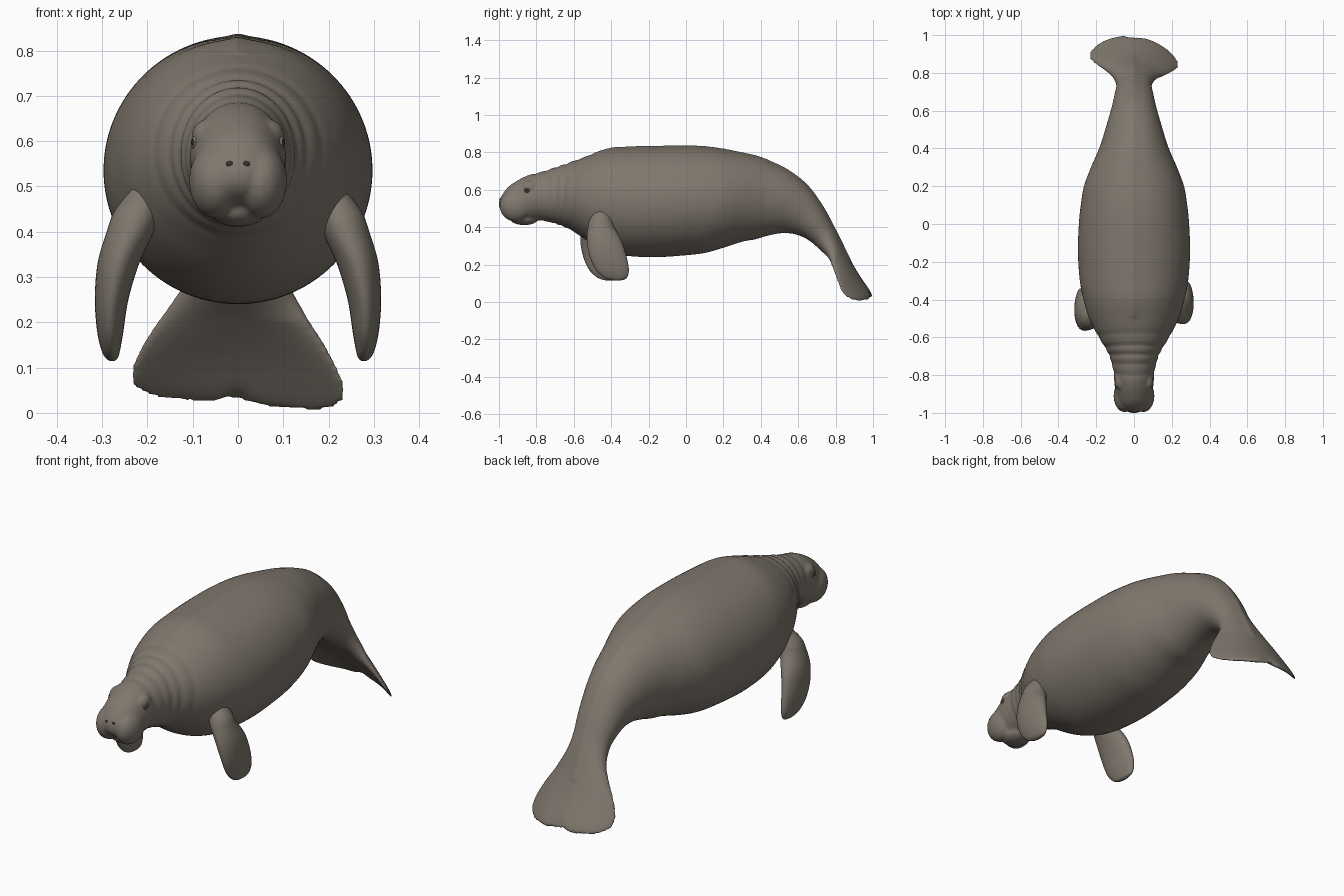
import bpy, bmesh, math
from mathutils import Vector, Matrix

if "Cube" in bpy.data.objects:
    bpy.data.objects.remove(bpy.data.objects["Cube"])


def material(name, rgb):
    m = bpy.data.materials.new(name)
    m.diffuse_color = (*rgb, 1)
    m.use_nodes = True
    m.node_tree.nodes["Principled BSDF"].inputs["Base Color"].default_value = m.diffuse_color
    return m


skin = material("grey brown skin", (0.215, 0.187, 0.155))
dark = material("dark eye", (0.04, 0.035, 0.03))


def finish(bm, name, mat):
    bmesh.ops.recalc_face_normals(bm, faces=bm.faces)
    for f in bm.faces:
        f.smooth = True
    me = bpy.data.meshes.new(name)
    bm.to_mesh(me)
    bm.free()
    me.materials.append(mat)
    ob = bpy.data.objects.new(name, me)
    bpy.context.collection.objects.link(ob)
    return ob


def spline(rows, steps):
    """Catmull-Rom through rows of numbers."""
    out = []
    n = len(rows)
    for i in range(n - 1):
        a, b, c, d = (rows[max(0, min(n - 1, i + k))] for k in (-1, 0, 1, 2))
        for s in range(steps):
            t = s / steps
            out.append([0.5 * (2 * q + (r - p) * t + (2 * p - 5 * q + 4 * r - e) * t * t
                               + (3 * q - p - 3 * r + e) * t ** 3)
                        for p, q, r, e in zip(a, b, c, d)])
    out.append(list(rows[-1]))
    return out


def loft(bm, rings):
    vs = [[bm.verts.new(p) for p in r] for r in rings]
    n = len(vs[0])
    for a, b in zip(vs, vs[1:]):
        for i in range(n):
            j = (i + 1) % n
            bm.faces.new((a[i], a[j], b[j], b[i]))
    bm.faces.new(vs[0])
    bm.faces.new(vs[-1][::-1])


def ellipsoid(bm, c, r):
    bmesh.ops.create_uvsphere(bm, u_segments=32, v_segments=20, radius=1,
                              matrix=Matrix.Translation(c) @ Matrix.Diagonal((*r, 1)))


# Trunk stations: back y, back z, belly y, belly z, half width
stations = [
    (-1.0, .54, -1.0, .51, .015), (-.985, .57, -.985, .485, .05),
    (-.95, .615, -.95, .46, .08), (-.9, .65, -.9, .44, .095),
    (-.85, .675, -.85, .43, .103), (-.8, .69, -.8, .435, .107),
    (-.75, .703, -.75, .43, .116), (-.7, .722, -.7, .415, .132),
    (-.65, .738, -.65, .40, .157), (-.6, .755, -.6, .375, .187),
    (-.5, .79, -.5, .31, .237), (-.4, .82, -.4, .265, .267),
    (-.3, .826, -.3, .245, .287), (-.15, .83, -.15, .24, .297),
    (0, .832, 0, .25, .292), (.1, .828, .1, .262, .282),
    (.2, .815, .2, .29, .265), (.3, .795, .3, .322, .228),
    (.38, .777, .37, .335, .195), (.45, .75, .42, .35, .172),
    (.55, .70, .50, .367, .145), (.65, .62, .57, .365, .12),
    (.73, .51, .63, .345, .104)]

# Fluke stations: distance along the tail axis, half thickness, half width
fluke = [(0, .07, .094), (.08, .055, .113), (.15, .04, .155), (.21, .03, .196),
         (.27, .022, .228), (.32, .018, .236), (.36, .016, .218),
         (.395, .013, .17), (.417, .008, .09)]
start = Vector((0, .735, .355))
along = Vector((0, .61, -.79))
normal = Vector((0, .79, .61))
for s, t, w in fluke:
    p = start + along * s
    u, v = p + normal * t, p - normal * t
    stations.append((u.y, u.z, v.y, v.z, w))

# Neck folds: position, depth, width, slant
folds = [(-.785, .035, .012, .12), (-.735, .03, .010, .05), (-.695, .05, .011, -.03),
         (-.655, .035, .011, -.08), (-.60, .018, .014, -.12)]

N = 72
rings = []
for ty, tz, by, bz, w in spline(stations, 8):
    c = Vector((0, (ty + by) / 2, (tz + bz) / 2))
    h = Vector((0, (ty - by) / 2, (tz - bz) / 2))
    s = (c - start).dot(along)
    k = max(0, min(1, s / .15)) if c.y > .6 else 0
    ring = []
    for i in range(N):
        a = 2 * math.pi * i / N
        off = Vector((w * math.cos(a), 0, 0)) + h * math.sin(a)
        zz = (c + off).z
        g = sum(d * math.exp(-((c.y + sl * (zz - .57) - y0) / wd) ** 2)
                for y0, d, wd, sl in folds)
        p = c + off * (1 - g)
        # ridge along the spine
        if math.sin(a) > 0 and -.5 < c.y < .85:
            p += h.normalized() * .006 * math.exp(-(p.x / .018) ** 2)
        # drooping, slightly rolled fluke lobes and the notch between them
        q = p.x / .23
        p -= normal * k * (.07 * q * q + .03 * q)
        p -= along * (.03 * math.exp(-(p.x / .03) ** 2) * max(0, (s - .3) / .117) * k)
        ring.append(p)
    rings.append(ring)

bm = bmesh.new()
loft(bm, rings)
# Upper lip lobes, lower jaw and brows
for sx in (-1, 1):
    ellipsoid(bm, (sx * .05, -.91, .512), (.058, .086, .082))
    ellipsoid(bm, (sx * .068, -.835, .612), (.034, .045, .036))
ellipsoid(bm, (0, -.865, .445), (.062, .075, .034))
body = finish(bm, "body", skin)
rm = body.modifiers.new("blend", 'REMESH')
rm.mode = 'VOXEL'
rm.voxel_size = .007
rm.use_smooth_shade = True
sm = body.modifiers.new("soften", 'SMOOTH')
sm.factor = .5
sm.iterations = 4

# Flippers: z, front y, rear y, centre x, half thickness
sections = [(.51, -.465, -.425, .20, .02), (.45, -.51, -.40, .222, .048),
            (.40, -.525, -.383, .238, .052), (.33, -.53, -.345, .264, .046),
            (.25, -.517, -.32, .279, .037), (.18, -.488, -.306, .282, .029),
            (.14, -.452, -.311, .281, .021), (.122, -.42, -.325, .279, .014),
            (.115, -.39, -.35, .278, .006)]
for name, side, shift in (("right_flipper", 1, 0), ("left_flipper", -1, -.035)):
    bm = bmesh.new()
    loft(bm, [[(side * (x + t * math.cos(2 * math.pi * i / 40)),
                shift + (f + r) / 2 + (r - f) / 2 * math.sin(2 * math.pi * i / 40), z)
               for i in range(40)] for z, f, r, x, t in spline(sections, 6)])
    finish(bm, name, skin)

# Eyes with lids, and nostrils, set on the finished surface
bpy.context.view_layer.update()
surf = body.evaluated_get(bpy.context.evaluated_depsgraph_get())


def on_surface(origin, direction):
    hit, loc, nor, _ = surf.ray_cast(Vector(origin), Vector(direction))
    return (loc, nor) if hit else (Vector(origin) + Vector(direction) * .2, -Vector(direction))


for side, label in ((1, "right"), (-1, "left")):
    loc, nor = on_surface((side * .3, -.852, .597), (-side, 0, 0))
    bm = bmesh.new()
    ellipsoid(bm, loc - nor * .003, (.009, .009, .008))
    finish(bm, label + "_eye", dark)
    turn = nor.to_track_quat('Z', 'Y')
    bm = bmesh.new()
    loops = []
    for i in range(25):
        a = 2 * math.pi * i / 24
        loops.append([loc + turn @ Vector((math.cos(a) * (.012 + .004 * math.cos(b)),
                                           math.sin(a) * (.010 + .004 * math.cos(b)),
                                           .004 * math.sin(b)))
                      for b in (2 * math.pi * j / 10 for j in range(10))])
    loft(bm, loops)
    finish(bm, label + "_eyelid", skin)
    loc, nor = on_surface((side * .019, -1.2, .55), (0, 1, 0))
    bm = bmesh.new()
    ellipsoid(bm, loc, (.008, .003, .006))
    finish(bm, label + "_nostril", dark)
